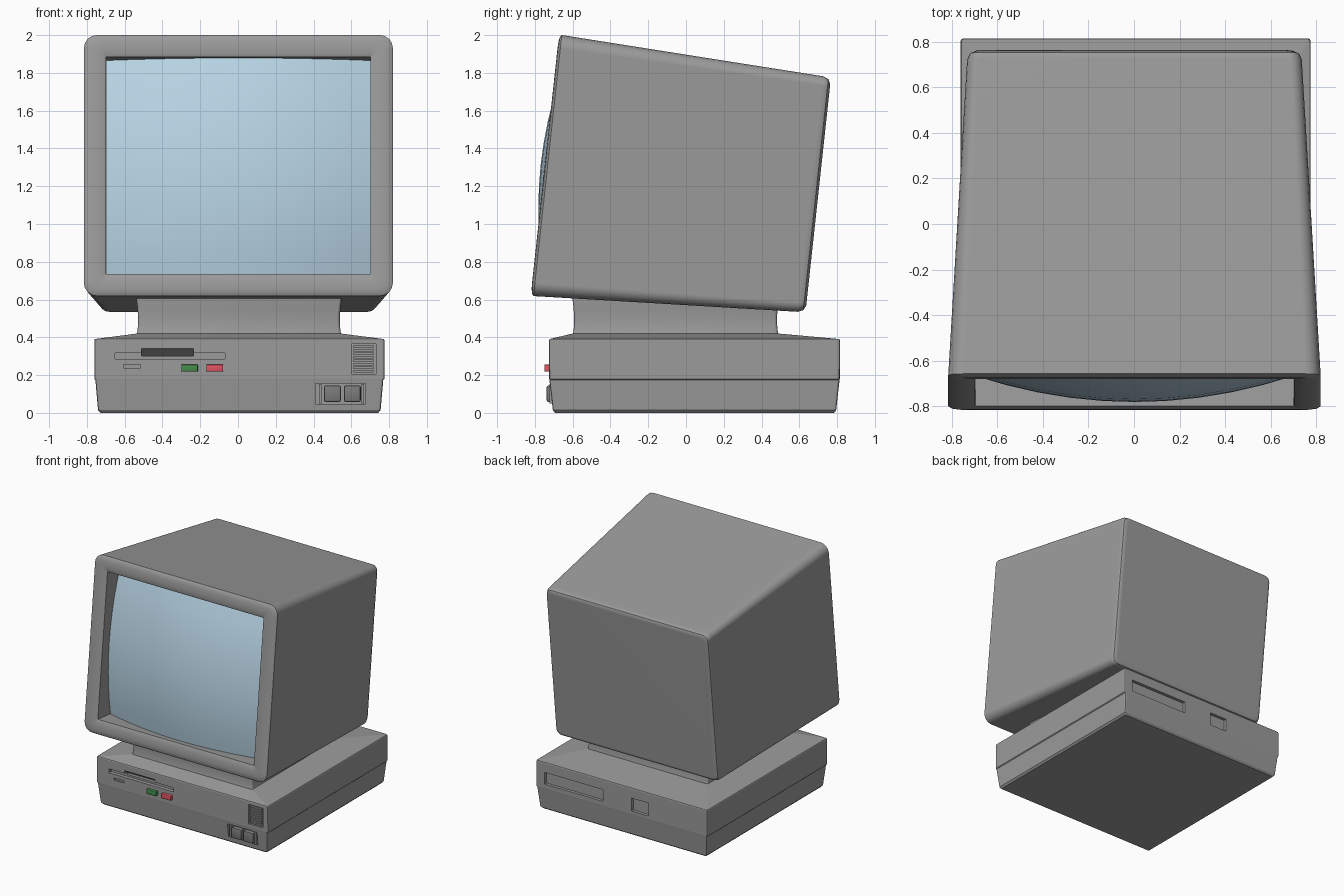
import bpy, bmesh
from math import sin, cos, pi, radians
from mathutils import Matrix, Vector

if "Cube" in bpy.data.objects:
    bpy.data.objects.remove(bpy.data.objects["Cube"])

GREY = (0.33, 0.33, 0.33)
DARK = (0.2, 0.2, 0.2)


def finish(name, bm, colour=GREY, angle=30, weighted=False):
    bmesh.ops.recalc_face_normals(bm, faces=bm.faces)
    me = bpy.data.meshes.new(name)
    bm.to_mesh(me)
    bm.free()
    ob = bpy.data.objects.new(name, me)
    bpy.context.collection.objects.link(ob)
    key = "colour_%d_%d_%d" % tuple(int(c * 100) for c in colour)
    mat = bpy.data.materials.get(key) or bpy.data.materials.new(key)
    mat.diffuse_color = (*colour, 1)
    mat.use_nodes = True
    mat.node_tree.nodes["Principled BSDF"].inputs["Base Color"].default_value = mat.diffuse_color
    me.materials.append(mat)
    bpy.ops.object.select_all(action='DESELECT')
    ob.select_set(True)
    bpy.context.view_layer.objects.active = ob
    if angle:
        bpy.ops.object.shade_smooth_by_angle(angle=radians(angle))
    if weighted:
        mod = ob.modifiers.new("weighted_normals", 'WEIGHTED_NORMAL')
        mod.keep_sharp = True
        bpy.ops.object.modifier_apply(modifier=mod.name)
    return ob


def rounded(hx, hy, r, seg):
    """Outline of a rounded rectangle with a fixed number of points."""
    pts = []
    for k, (sx, sy) in enumerate([(1, 1), (-1, 1), (-1, -1), (1, -1)]):
        for i in range(seg + 1):
            a = (k + i / seg) * pi / 2
            pts.append((sx * (hx - r) + r * cos(a), sy * (hy - r) + r * sin(a)))
    return pts


def loft(name, rings, seg, matrix=Matrix(), **kw):
    """rings: (centre x, centre y, half x, half y, radius, height)"""
    bm = bmesh.new()
    loops = [[bm.verts.new(matrix @ Vector((cx + x, cy + y, h)))
              for x, y in rounded(hx, hy, r, seg)]
             for cx, cy, hx, hy, r, h in rings]
    n = len(loops[0])
    for a, b in zip(loops, loops[1:]):
        for i in range(n):
            j = (i + 1) % n
            bm.faces.new((a[i], a[j], b[j], b[i]))
    bm.faces.new(loops[0])
    bm.faces.new(loops[-1])
    return finish(name, bm, **kw)


def box(name, x, y, z, bevel=0, colour=GREY, wedge=False):
    bm = bmesh.new()
    size = [b - a for a, b in (x, y, z)]
    mid = [(a + b) / 2 for a, b in (x, y, z)]
    bmesh.ops.create_cube(bm, size=1, matrix=Matrix.Translation(mid) @ Matrix.Diagonal((*size, 1)))
    if wedge:  # lower the rear top edge so the roof slopes down inwards
        for v in bm.verts:
            if v.co.y > mid[1] and v.co.z > mid[2]:
                v.co.z = z[0] + 0.004
    if bevel:
        bmesh.ops.bevel(bm, geom=bm.edges[:], offset=bevel, segments=2, profile=0.5, affect='EDGES')
    return finish(name, bm, colour, 30 if bevel else 0)


def cut(ob, x, y, z, wedge=False):
    cutter = box("cutter", x, y, z, wedge=wedge)
    cutter.hide_render = True
    mod = ob.modifiers.new("cut", 'BOOLEAN')
    mod.operation, mod.solver, mod.object = 'DIFFERENCE', 'EXACT', cutter
    bpy.context.view_layer.objects.active = ob
    bpy.ops.object.modifier_apply(modifier=mod.name)
    bpy.data.objects.remove(cutter, do_unlink=True)


# System case with tapered lower half and gently sloped lid, flat shaded
CX, CY = 0.007, 0.045
case = loft("system_case", [
    (CX, CY, 0.735, 0.738, 0.01, 0.0),
    (CX, CY, 0.748, 0.75, 0.01, 0.014),
    (CX, CY, 0.762, 0.768, 0.01, 0.174),
    (CX, CY, 0.768, 0.769, 0.01, 0.18),
    (CX, CY, 0.768, 0.77, 0.01, 0.385),
    (CX, CY, 0.765, 0.767, 0.01, 0.391),
    (0.005, -0.055, 0.54, 0.545, 0.01, 0.42)], 2, angle=0)

# Front recesses: disk slot, finger notch, small slot, vent, switch panel
cut(case, (-0.65, -0.07), (-0.8, -0.695), (0.285, 0.318))
cut(case, (-0.51, -0.235), (-0.745, -0.67), (0.30, 0.354), wedge=True)
cut(case, (-0.605, -0.515), (-0.8, -0.71), (0.238, 0.256))
cut(case, (0.60, 0.73), (-0.8, -0.70), (0.207, 0.365))
cut(case, (0.41, 0.675), (-0.8, -0.695), (0.048, 0.155))

# Rear recesses
cut(case, (0.175, 0.70), (0.79, 0.9), (0.215, 0.31))
cut(case, (-0.235, -0.08), (0.79, 0.9), (0.205, 0.31))

# Vent slats
for i in range(8):
    z = 0.215 + i * 0.0185
    box(f"vent_slat_{i + 1}", (0.612, 0.718), (-0.722, -0.69), (z, z + 0.0115))

# Switch panel: rocker switches in a narrow frame
for i, x in enumerate((0.455, 0.56)):
    box(f"rocker_switch_{i + 1}", (x, x + 0.09), (-0.738, -0.69), (0.058, 0.145), 0.01, DARK)
for i, x in enumerate((0.43, 0.655)):
    box(f"switch_frame_{i + 1}", (x, x + 0.012), (-0.722, -0.69), (0.05, 0.153))

# Coloured push buttons
for name, x, col in (("green_button", -0.30, (0.06, 0.27, 0.07)),
                     ("red_button", -0.167, (0.75, 0.09, 0.13))):
    box(name, (x, x + 0.088), (-0.75, -0.71), (0.219, 0.256), 0.004, col)

# Concave neck between case and monitor
loft("monitor_neck", [(0.005, -0.055, hx, hx + 0.003, 0.015, z) for hx, z in (
    (0.542, 0.41), (0.538, 0.43), (0.534, 0.47), (0.534, 0.51),
    (0.538, 0.56), (0.543, 0.60), (0.543, 0.64))], 3)

# Tilted monitor: local z is depth behind the front plane, local y is up
place = (Matrix.Translation((0.002, -0.7375, 1.31)) @ Matrix.Rotation(-0.108, 4, 'X')
         @ Matrix(((1, 0, 0, 0), (0, 0, 1, 0), (0, 1, 0, 0), (0, 0, 0, 1))))
loft("monitor_shell", [(0, 0, hx, hy, r, d) for hx, hy, r, d in (
    (0.698, 0.576, 0.002, 0.19),
    (0.70, 0.578, 0.002, 0.0),
    (0.715, 0.593, 0.012, -0.006),
    (0.745, 0.622, 0.03, -0.010),
    (0.78, 0.658, 0.05, -0.009),
    (0.806, 0.683, 0.065, -0.004),
    (0.818, 0.695, 0.07, 0.005),
    (0.735, 0.627, 0.05, 1.405),
    (0.723, 0.615, 0.045, 1.433),
    (0.697, 0.589, 0.035, 1.446))], 4, place, angle=40, weighted=True)

# Bulging screen glass, its rim tucked into the shell walls
bm = bmesh.new()
bmesh.ops.create_grid(bm, x_segments=10, y_segments=10, size=1)
for v in bm.verts:
    x, y = v.co.x * 0.706, v.co.y * 0.584
    v.co = place @ Vector((x, y, -0.032 + 0.235 * (x * x + y * y)))
screen = finish("screen_glass", bm, (0.48, 0.66, 0.78), 60)
if screen.data.polygons[0].normal.y > 0:
    screen.data.flip_normals()
